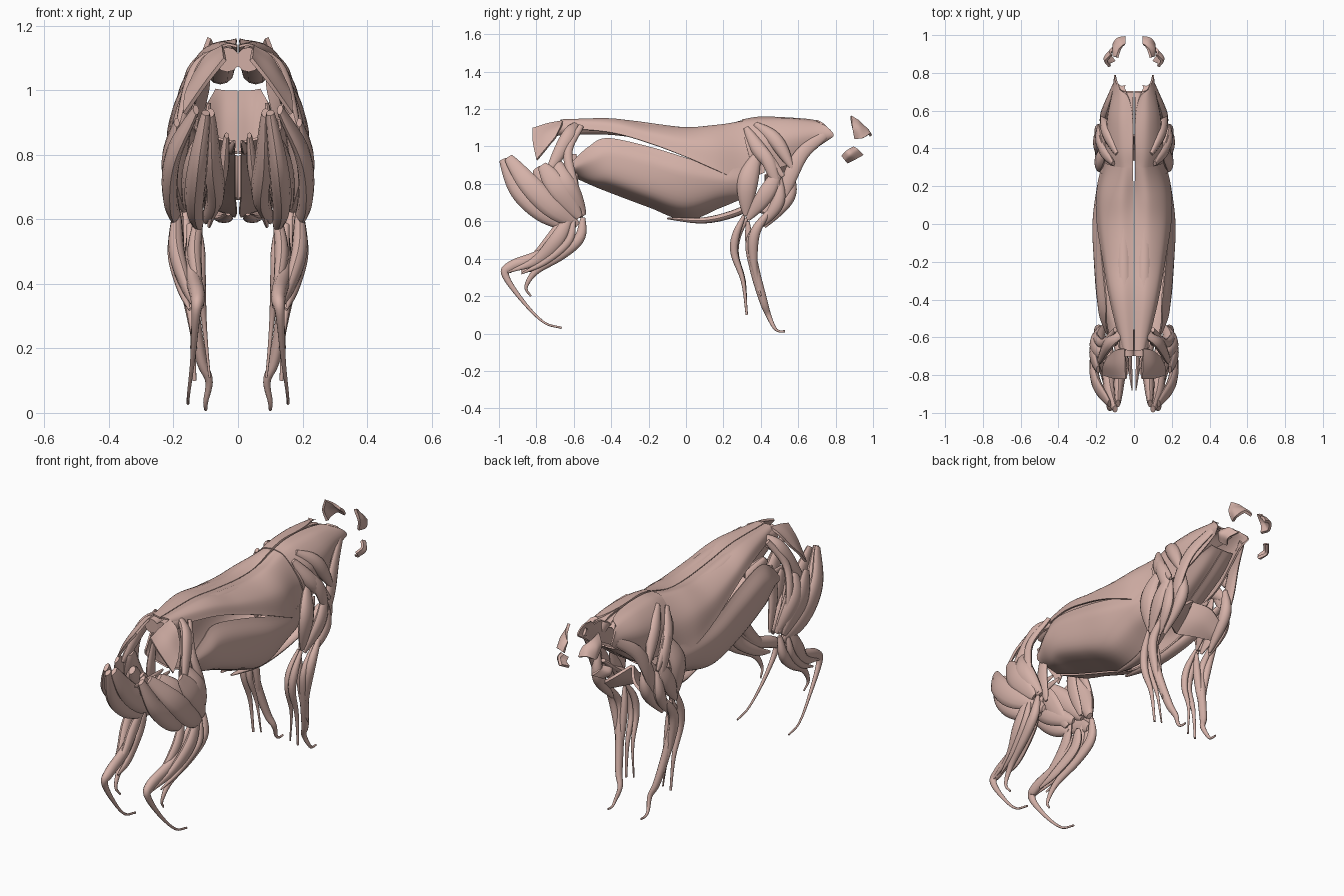
import bpy, bmesh, math
from mathutils import Vector

mat = bpy.data.materials.new("muscle_tissue")
mat.diffuse_color = (0.66, 0.44, 0.39, 1)


def sample(pts, n):
    """Smooth curve through pts, n+1 samples."""
    p = [Vector(q) for q in pts]
    p = [2 * p[0] - p[1]] + p + [2 * p[-1] - p[-2]]
    out, segs = [], len(p) - 3
    for i in range(n + 1):
        u = i / n * segs
        k = min(int(u), segs - 1)
        t = u - k
        a, b, c, d = p[k:k + 4]
        out.append(0.5 * (2 * b + (c - a) * t + (2 * a - 5 * b + 4 * c - d) * t * t
                          + (3 * b - a - 3 * c + d) * t ** 3))
    return out


def finish(name, bm):
    bmesh.ops.recalc_face_normals(bm, faces=bm.faces[:])
    me = bpy.data.meshes.new(name)
    bm.to_mesh(me)
    bm.free()
    me.materials.append(mat)
    ob = bpy.data.objects.new(name, me)
    bpy.context.collection.objects.link(ob)
    ob.modifiers.new("Mirror", 'MIRROR').use_mirror_merge = False


def muscle(name, pts, w, t, e0=0.35, e1=0.25, k=1.0, p=0.9, n=20, sides=12):
    """Tapered spindle: w = half width in the side view, t = half thickness along x."""
    path = sample(pts, n)
    bm = bmesh.new()
    rings = []
    for i, c in enumerate(path):
        s = i / n
        tan = (path[min(i + 1, n)] - path[max(i - 1, 0)]).normalized()
        ax = Vector((1, 0, 0))
        ax = (ax - tan * ax.dot(tan)).normalized()
        bx = tan.cross(ax)
        base = e0 + (e1 - e0) * min(1, 2 * s)
        r = base + (1 - base) * max(math.sin(math.pi * s ** k), 0) ** p
        rings.append([bm.verts.new(c + ax * t * r * math.cos(a) + bx * w * r * math.sin(a))
                      for a in (math.tau * j / sides for j in range(sides))])
    for r0, r1 in zip(rings, rings[1:]):
        for j in range(sides):
            bm.faces.new((r0[j], r0[(j + 1) % sides], r1[(j + 1) % sides], r1[j]))
    bm.faces.new(rings[0])
    bm.faces.new(rings[-1])
    finish(name, bm)


def sheet(name, rows, thick=0.008, nu=28, nv=14):
    """Smooth thin muscle sheet lofted through rows of points."""
    cross = [sample(r, nv) for r in rows]
    cols = [sample([r[j] for r in cross], nu) for j in range(nv + 1)]
    bm = bmesh.new()
    g = [[bm.verts.new(v) for v in c] for c in cols]
    for a, b in zip(g, g[1:]):
        for i in range(nu):
            bm.faces.new((a[i], a[i + 1], b[i + 1], b[i]))
    bmesh.ops.recalc_face_normals(bm, faces=bm.faces[:])
    bmesh.ops.solidify(bm, geom=bm.faces[:], thickness=thick)
    finish(name, bm)


# Trunk: belly wall, back sheet, long back muscle, chest strip
sheet("belly_wall", [
    [(.13, -.62, .91), (.13, -.61, .875), (.07, -.6, .85), (.01, -.6, .835)],
    [(.15, -.52, 1.0), (.18, -.5, .92), (.13, -.5, .82), (.01, -.5, .79)],
    [(.15, -.42, 1.045), (.195, -.4, .95), (.17, -.4, .81), (.01, -.4, .75)],
    [(.17, -.2, 1.0), (.212, -.2, .9), (.18, -.2, .74), (.01, -.2, .675)],
    [(.19, 0, .94), (.22, 0, .84), (.17, 0, .68), (.01, 0, .605)],
    [(.185, .2, .88), (.195, .2, .81), (.16, .19, .73), (.07, .18, .67)],
    [(.15, .34, .9), (.165, .33, .82), (.14, .32, .75), (.09, .3, .72)]], nu=40, nv=20)
sheet("broad_back_muscle", [
    [(.002, -.67, 1.14), (.03, -.67, 1.145), (.055, -.66, 1.135), (.07, -.65, 1.1)],
    [(.002, -.4, 1.14), (.06, -.4, 1.15), (.11, -.4, 1.125), (.13, -.4, 1.075)],
    [(.002, -.2, 1.115), (.07, -.2, 1.12), (.14, -.2, 1.08), (.165, -.2, 1.02)],
    [(.002, 0, 1.095), (.08, 0, 1.1), (.165, 0, 1.04), (.197, 0, .945)],
    [(.002, .15, 1.1), (.08, .15, 1.11), (.17, .15, 1.02), (.2, .16, .875)],
    [(.006, .3, 1.14), (.07, .3, 1.12), (.145, .3, 1.0), (.17, .3, .82)],
    [(.006, .4, 1.15), (.06, .4, 1.13), (.13, .42, 1.02), (.15, .42, .86)]], nu=40, nv=20)
muscle("long_back_muscle", [(.033, -.7, 1.095), (.05, -.4, 1.105), (.055, 0, 1.06), (.05, .35, 1.08)],
       .045, .046, .85, .4, p=.7)
muscle("deep_chest_muscle", [(.03, -.1, .615), (.045, .1, .605), (.075, .28, .65), (.12, .42, .73),
                             (.15, .5, .8)], .02, .035, .2, .5)
sheet("front_chest_muscle", [
    [(.008, .33, .67), (.07, .38, .66), (.15, .44, .64)],
    [(.008, .4, .73), (.07, .46, .7), (.155, .48, .65)],
    [(.008, .46, .8), (.07, .53, .75), (.16, .52, .68)]], .015)

# Neck
sheet("neck_side_sheet", [
    [(.006, .3, 1.145), (.07, .3, 1.125), (.15, .32, 1.01), (.155, .36, .88)],
    [(.006, .4, 1.16), (.08, .4, 1.135), (.15, .42, 1.03), (.14, .46, .88)],
    [(.006, .55, 1.155), (.08, .55, 1.14), (.14, .57, 1.05), (.12, .57, .91)],
    [(.03, .67, 1.145), (.08, .69, 1.125), (.115, .7, 1.065), (.1, .68, .98)],
    [(.075, .71, 1.13), (.1, .76, 1.1), (.105, .79, 1.06), (.09, .755, 1.03)]])
sheet("throat_sheet", [
    [(.002, .42, .81), (.05, .42, .81), (.1, .42, .85)],
    [(.002, .58, .91), (.05, .58, .91), (.1, .57, .94)],
    [(.002, .7, 1.0), (.04, .7, 1.0), (.07, .7, 1.005)]])
sheet("nape_sheet", [
    [(.006, .45, 1.15), (.04, .45, 1.15), (.09, .45, 1.12)],
    [(.006, .6, 1.148), (.04, .6, 1.145), (.09, .6, 1.11)],
    [(.003, .7, 1.13), (.03, .7, 1.13), (.07, .7, 1.1)]])
muscle("neck_to_arm_muscle", [(.1, .74, 1.06), (.145, .62, .96), (.165, .55, .82), (.155, .5, .66)],
       .04, .018, .6, .4)

# Head: temple and cheek muscles
sheet("temple_muscle", [
    [(.1, .9, 1.04), (.115, .89, 1.1), (.095, .885, 1.165)],
    [(.115, .945, 1.045), (.11, .93, 1.1), (.08, .925, 1.14)],
    [(.09, .985, 1.07), (.078, .965, 1.1), (.062, .945, 1.12)],
    [(.045, .995, 1.06), (.045, .98, 1.085), (.045, .955, 1.105)]], .014)
sheet("cheek_muscle", [
    [(.135, .83, .95), (.155, .86, .98), (.125, .895, 1.0)],
    [(.135, .85, .925), (.16, .88, .955), (.13, .92, .985)],
    [(.105, .865, .91), (.13, .905, .93), (.1, .95, .955)]], .014)

# Shoulder and upper arm
muscle("front_blade_muscle", [(.09, .37, 1.12), (.14, .48, 1.03), (.17, .57, .88)], .04, .03)
muscle("rear_blade_muscle", [(.11, .32, 1.1), (.165, .4, .97), (.19, .52, .84)], .04, .025)
muscle("shoulder_cap_muscle", [(.15, .36, 1.04), (.185, .44, .92), (.19, .5, .75)], .035, .02)
muscle("long_elbow_muscle", [(.15, .38, .96), (.18, .33, .81), (.165, .32, .63)], .055, .03)
muscle("outer_elbow_muscle", [(.18, .5, .88), (.195, .43, .75), (.17, .33, .61)], .045, .022)
muscle("inner_elbow_muscle", [(.12, .48, .85), (.125, .42, .74), (.14, .33, .62)], .035, .02)
muscle("arm_bending_muscle", [(.14, .56, .87), (.145, .55, .73), (.15, .42, .57)], .033, .03)
muscle("upper_arm_muscle", [(.175, .5, .84), (.185, .49, .7), (.165, .4, .57)], .035, .025)

# Foreleg muscles running into tendons
muscle("foreleg_outer_extensor", [(.18, .45, .66), (.185, .37, .54), (.165, .36, .4), (.145, .385, .25)],
       .028, .022, .4, .2, .8, 1.2)
muscle("foreleg_toe_extensor", [(.165, .42, .62), (.16, .345, .5), (.145, .365, .35), (.115, .415, .17),
                                (.09, .44, .1), (.1, .47, .035), (.1, .495, .013), (.1, .53, .012)],
       .026, .021, .4, .22, .5, 2.2, 36)
muscle("foreleg_outer_flexor", [(.165, .31, .63), (.155, .265, .52), (.145, .26, .42), (.14, .305, .28),
                                (.135, .325, .1)], .022, .02, .4, .3, .65, 1.6)
muscle("foreleg_inner_flexor", [(.135, .33, .62), (.12, .275, .52), (.115, .265, .42), (.105, .31, .28),
                                (.088, .325, .11)], .02, .017, .4, .22, .65, 1.6)
muscle("foreleg_deep_flexor", [(.14, .33, .6), (.135, .34, .48), (.135, .37, .3), (.145, .4, .2)],
       .022, .018, .4, .2, .7, 1.4)

# Rump
sheet("rump_sheet", [
    [(.05, -.66, 1.14), (.1, -.67, 1.11), (.14, -.7, 1.05)],
    [(.048, -.74, 1.125), (.11, -.75, 1.07), (.165, -.75, .99)],
    [(.045, -.82, 1.1), (.1, -.82, 1.03), (.17, -.8, .93)]], .012)
muscle("middle_rump_muscle", [(.06, -.58, 1.11), (.13, -.63, 1.05), (.185, -.73, .87)], .04, .025, .7, .4, p=.7)
muscle("hip_front_muscle", [(.1, -.56, 1.11), (.165, -.63, .97), (.2, -.6, .8), (.18, -.55, .64)],
       .025, .018, .6, .3)
muscle("pelvic_floor_muscle", [(.02, -.62, .83), (.02, -.75, .82), (.01, -.88, .84)], .02, .01)

# Thigh
thigh = [
    ("front_thigh_muscle", [(.16, -.7, .92), (.195, -.64, .79), (.165, -.55, .63)], .06, .04),
    ("outer_thigh_muscle", [(.19, -.77, .9), (.215, -.68, .77), (.19, -.57, .62)], .06, .022),
    ("outer_hamstring", [(.13, -.95, .94), (.2, -.84, .8), (.21, -.71, .67), (.18, -.58, .58)], .06, .025),
    ("rear_hamstring", [(.1, -.98, .93), (.125, -.9, .77), (.135, -.78, .65), (.12, -.66, .57)], .05, .032),
    ("inner_hamstring", [(.085, -.95, .93), (.08, -.85, .79), (.07, -.73, .68), (.1, -.6, .6)], .06, .03),
    ("inner_thigh_strap", [(.035, -.78, .86), (.05, -.72, .74), (.09, -.64, .58)], .05, .018),
    ("deep_thigh_muscle", [(.08, -.8, .88), (.13, -.72, .78), (.16, -.6, .64)], .06, .035),
    ("inner_front_strap", [(.09, -.6, .96), (.1, -.61, .8), (.115, -.56, .62)], .035, .015),
]
for name, pts, w, t in thigh:
    muscle(name, pts, w, t, .4, .3, p=.8)

# Lower hind leg
muscle("outer_calf_muscle", [(.19, -.62, .63), (.19, -.69, .5), (.16, -.8, .39), (.135, -.965, .325)],
       .042, .025, .4, .15, .65, 1.4)
muscle("inner_calf_muscle", [(.12, -.65, .62), (.135, -.72, .5), (.125, -.82, .4), (.12, -.965, .34)],
       .035, .022, .4, .15, .65, 1.4)
muscle("hind_toe_flexor", [(.15, -.62, .58), (.14, -.76, .43), (.125, -.93, .36), (.13, -.965, .31),
                           (.14, -.87, .17), (.153, -.76, .06), (.155, -.665, .03)],
       .032, .025, .4, .18, .5, 3, 40)
muscle("shin_muscle", [(.18, -.55, .62), (.19, -.57, .51), (.175, -.67, .42), (.15, -.8, .335),
                       (.14, -.855, .25), (.13, -.83, .2)], .03, .024, .4, .17, .55, 1.7, 28)
muscle("shin_side_muscle", [(.195, -.6, .6), (.2, -.63, .49), (.175, -.75, .385), (.15, -.88, .32)],
       .022, .018, .4, .2, .7)
muscle("deep_calf_muscle", [(.14, -.61, .57), (.145, -.65, .47), (.12, -.78, .37), (.11, -.88, .33)],
       .034, .02, .4, .2, .6)

# Smooth shading with sharp rims
for ob in bpy.context.collection.objects:
    ob.select_set(True)
    bpy.context.view_layer.objects.active = ob
bpy.ops.object.shade_smooth_by_angle(angle=math.radians(40))
